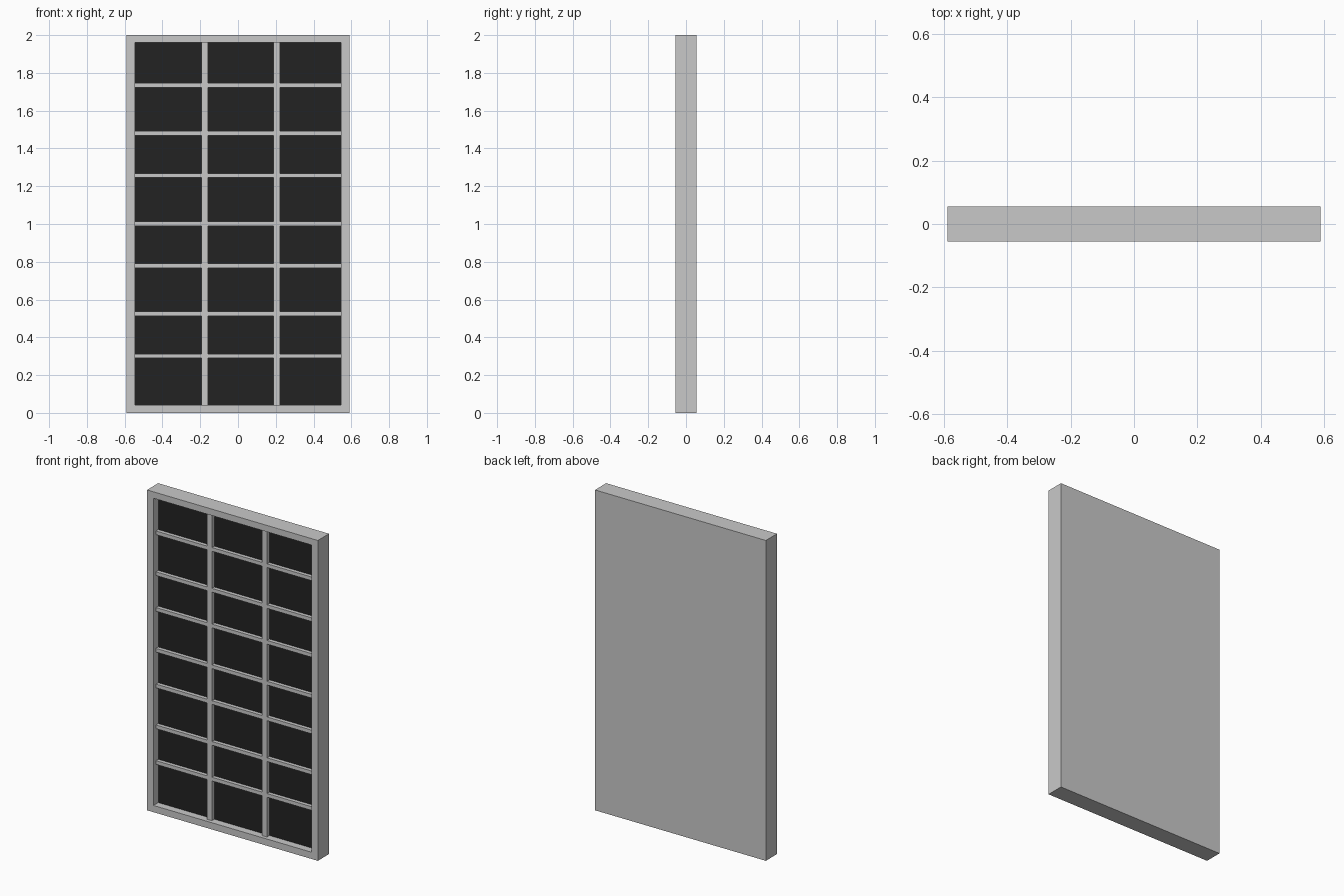
import bpy, bmesh

if "Cube" in bpy.data.objects:
    bpy.data.objects.remove(bpy.data.objects["Cube"])


def material(name, value):
    m = bpy.data.materials.new(name)
    m.diffuse_color = (value, value, value, 1)
    m.use_nodes = True
    m.node_tree.nodes["Principled BSDF"].inputs["Base Color"].default_value = m.diffuse_color
    return m


GREY = material("light grey paint", 0.584)
DARK = material("dark glass", 0.016)

W, D, H = 0.59, 0.055, 2.0            # half width, half depth, height
IN_X, IN_Z0, IN_Z1 = 0.545, 0.042, 1.96  # opening
PANE_Y = -0.008                       # recessed glass plane


def add_object(name, bm, mats):
    bmesh.ops.recalc_face_normals(bm, faces=bm.faces[:])
    mesh = bpy.data.meshes.new(name)
    bm.to_mesh(mesh)
    bm.free()
    for m in mats:
        mesh.materials.append(m)
    ob = bpy.data.objects.new(name, mesh)
    bpy.context.collection.objects.link(ob)
    return ob


def box_bm(x0, x1, y0, y1, z0, z1):
    bm = bmesh.new()
    bmesh.ops.create_cube(bm, size=1)
    for v in bm.verts:
        v.co = (x1 if v.co.x > 0 else x0,
                y1 if v.co.y > 0 else y0,
                z1 if v.co.z > 0 else z0)
    return bm


# Frame with solid back: front face inset, then pushed in to form the glass
bm = box_bm(-W, W, -D, D, 0, H)
bm.normal_update()
front = min(bm.faces, key=lambda f: f.calc_center_median().y)
bmesh.ops.inset_individual(bm, faces=[front], thickness=0.04)
for v in front.verts:
    v.co.x = IN_X if v.co.x > 0 else -IN_X
    v.co.z = IN_Z1 if v.co.z > 1 else IN_Z0
pane = bmesh.ops.extrude_discrete_faces(bm, faces=[front])["faces"][0]
for v in pane.verts:
    v.co.y = PANE_Y
pane.material_index = 1
add_object("window_frame", bm, [GREY, DARK])

# Vertical glazing bars
for i, x in enumerate((-0.175, 0.206)):
    add_object(f"vertical_bar_{i + 1}",
               box_bm(x - 0.017, x + 0.017, -0.033, PANE_Y + 0.005,
                      IN_Z0 - 0.005, IN_Z1 + 0.005), [GREY])

# Horizontal glazing bars, alternating short and tall rows
z = 0.301
for i in range(7):
    add_object(f"horizontal_bar_{i + 1}",
               box_bm(-IN_X - 0.005, IN_X + 0.005, -0.031, PANE_Y + 0.005,
                      z - 0.0115, z + 0.0115), [GREY])
    z += 0.223 if i % 2 == 0 else 0.255
